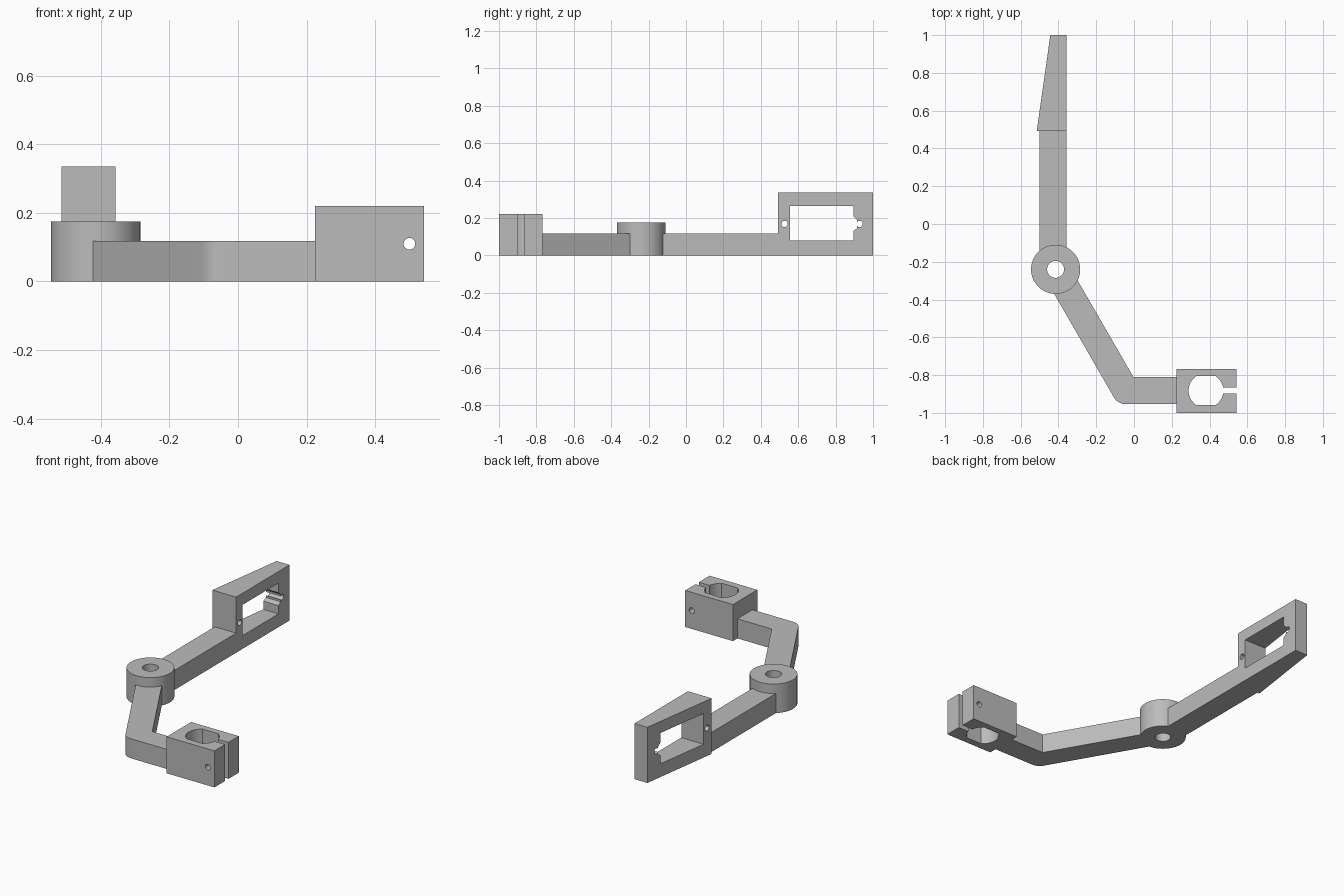
import bpy, bmesh
from math import sin, cos, pi, radians, asin
from mathutils import Matrix, Vector

cube = bpy.data.objects.get("Cube")
if cube:
    bpy.data.objects.remove(cube, do_unlink=True)

grey = bpy.data.materials.new("plain grey")
grey.use_nodes = True
grey.diffuse_color = (0.5, 0.5, 0.5, 1)
grey.node_tree.nodes["Principled BSDF"].inputs["Base Color"].default_value = (0.5, 0.5, 0.5, 1)


def arc(cx, cy, r, a0, a1, n):
    """Points along an arc, angles in radians, both ends included."""
    return [(cx + r * cos(a0 + (a1 - a0) * i / n),
             cy + r * sin(a0 + (a1 - a0) * i / n)) for i in range(n + 1)]


def circle(cx, cy, r, n=48):
    return arc(cx, cy, r, 0, 2 * pi, n)[:-1]


def rect(x0, x1, y0, y1):
    return [(x0, y0), (x1, y0), (x1, y1), (x0, y1)]


def prism(name, outline, low, high, axis="Z"):
    """Extrude a 2D outline along an axis: Z uses (x, y), X uses (y, z), Y uses (x, z)."""
    place = {"Z": lambda a, b: (a, b, low),
             "X": lambda a, b: (low, a, b),
             "Y": lambda a, b: (a, low, b)}[axis]
    along = Vector([(high - low) * (axis == c) for c in "XYZ"])
    bm = bmesh.new()
    face = bm.faces.new([bm.verts.new(place(a, b)) for a, b in outline])
    top = bmesh.ops.extrude_face_region(bm, geom=[face])["geom"]
    bmesh.ops.translate(bm, vec=along, verts=[v for v in top if isinstance(v, bmesh.types.BMVert)])
    bmesh.ops.recalc_face_normals(bm, faces=bm.faces)
    mesh = bpy.data.meshes.new(name)
    bm.to_mesh(mesh)
    bm.free()
    mesh.materials.append(grey)
    obj = bpy.data.objects.new(name, mesh)
    bpy.context.collection.objects.link(obj)
    return obj


def activate(obj):
    bpy.ops.object.select_all(action="DESELECT")
    obj.select_set(True)
    bpy.context.view_layer.objects.active = obj


def cut(obj, *cutters):
    """Subtract each cutter from the part, then discard it."""
    activate(obj)
    for c in cutters:
        mod = obj.modifiers.new("cut", "BOOLEAN")
        mod.operation, mod.solver, mod.object = "DIFFERENCE", "EXACT", c
        bpy.ops.object.modifier_apply(modifier=mod.name)
        bpy.data.objects.remove(c, do_unlink=True)


ARM_H, ARM_W = 0.118, 0.143
HUB = Vector((-0.415, -0.24))
SIDE = -0.357                 # flat side shared by the long arm and the frame
CLAMP_Y = -0.882

# Pivot hub with a through hole
hub = prism("pivot_hub", circle(*HUB, 0.13, 64), 0, 0.175)
cut(hub, prism("hub_bore", circle(*HUB, 0.045), -0.1, 0.3))

# Straight long arm
prism("long_arm", rect(SIDE - ARM_W, SIDE, HUB.y + 0.09, 0.492), 0, ARM_H)

# Bent arm: leaves the hub at a slant, then runs to the clamp round a soft elbow
slant = Vector((cos(radians(60)), -sin(radians(60))))
normal = Vector((-slant.y, slant.x))
start = HUB + slant * 0.09
y_in, y_out = CLAMP_Y + ARM_W / 2, CLAMP_Y - ARM_W / 2
inner = start + normal * ARM_W / 2
inner_bend = inner + slant * ((y_in - inner.y) / slant.y)
r = ARM_W / 2
outer = start - normal * ARM_W / 2
centre = outer + normal * r
centre += slant * ((y_out + r - centre.y) / slant.y)
elbow = arc(centre.x, centre.y, r, radians(210), radians(270), 12)
bent = prism("bent_arm", [tuple(inner), tuple(outer)] + elbow
             + [(0.23, y_out), (0.23, y_in), tuple(inner_bend)], 0, ARM_H)

# Clamp block: flat-sided bore, open slot and a cross bolt hole
clamp = prism("clamp_block", rect(0.225, 0.543, -1.0, -0.768), 0, 0.22)
bx, br = 0.381, 0.092
a = asin(0.076 / br)
bore = arc(bx, CLAMP_Y, br, -a, a, 20) + arc(bx, CLAMP_Y, br, pi - a, pi + a, 20)
cut(clamp,
    prism("clamp_bore", bore, -0.1, 0.4),
    prism("clamp_slot", rect(0.44, 0.6, CLAMP_Y - 0.016, CLAMP_Y + 0.016), -0.1, 0.4),
    prism("bolt_hole", circle(0.5, 0.11, 0.017, 24), -1.2, -0.6, "Y"))

# Tapered frame: window with a cable notch, and a screw hole at each end
frame = prism("tapered_frame", [(-0.515, 0.492), (SIDE, 0.492), (SIDE, 1.0), (-0.443, 1.0)], 0, 0.335)
window = [(0.555, 0.08), (0.895, 0.08), (0.895, 0.13), (0.915, 0.145),
          (0.915, 0.19), (0.895, 0.208), (0.895, 0.265), (0.555, 0.265)]
cut(frame, prism("frame_window", window, -0.7, -0.2, "X"),
    *[prism("screw_hole", circle(y, 0.168, 0.017, 24), -0.7, -0.2, "X") for y in (0.527, 0.928)])

# Smooth the round walls, keep the edges crisp
for part in (hub, bent, clamp, frame):
    activate(part)
    bpy.ops.object.shade_smooth_by_angle(angle=radians(25))
